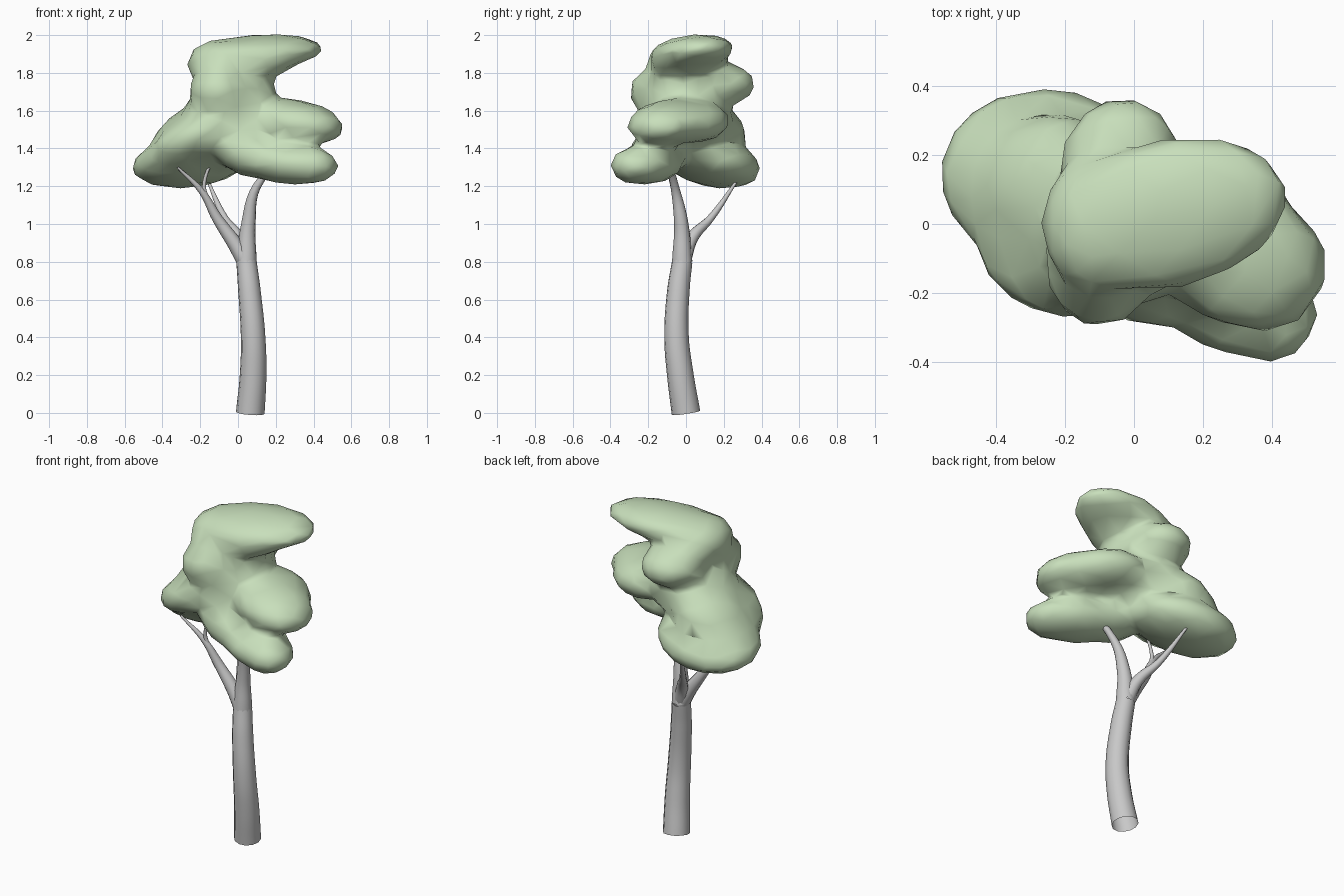
import bpy, bmesh
from math import radians
from mathutils import Matrix, Vector, Euler

cube = bpy.data.objects.get("Cube")
if cube:
    bpy.data.objects.remove(cube)


def material(name, red, green, blue):
    colour = (red, green, blue, 1)
    result = bpy.data.materials.new(name)
    result.use_nodes = True
    result.diffuse_color = colour
    shader = result.node_tree.nodes["Principled BSDF"]
    shader.inputs["Base Color"].default_value = colour
    return result


bark = material("grey bark", 0.58, 0.58, 0.58)
leaf = material("pale green leaves", 0.58, 0.74, 0.5)


def limb(name, start_radius, end_radius, path):
    """Round open tube along a smooth path, tapering evenly from start to end."""
    curve = bpy.data.curves.new(name, "CURVE")
    curve.dimensions = "3D"
    curve.bevel_depth = 1
    curve.bevel_resolution = 4
    curve.resolution_u = 6
    spline = curve.splines.new("BEZIER")
    last = len(path) - 1
    spline.bezier_points.add(last)
    for index, (point, position) in enumerate(zip(spline.bezier_points, path)):
        point.co = position
        point.radius = start_radius + (end_radius - start_radius) * index / last
        point.handle_left_type = point.handle_right_type = "AUTO"
    curve.materials.append(bark)
    wood = bpy.data.objects.new(name, curve)
    bpy.context.collection.objects.link(wood)


# Trunk, its upper limb, and the side branches
foot = (0.065, 0, 0)
waist = (0.08, -0.05, 0.4)
fork = (0.045, -0.02, 0.8)
limb("trunk", 0.076, 0.054, [foot, (0.08, -0.03, 0.2), waist, (0.06, -0.04, 0.65), fork])
limb("upper_limb", 0.054, 0.006,
     [fork, (0.055, -0.025, 1), (0.1, -0.06, 1.2), (0.33, -0.12, 1.43)])
limb("back_branch", 0.045, 0.007,
     [fork, (0, 0.035, 0.93), (-0.07, 0.13, 1.03), (-0.16, 0.27, 1.23)])
limb("left_branch", 0.05, 0.006,
     [fork, (-0.02, -0.02, 0.9), (-0.11, -0.03, 1.03), (-0.19, -0.06, 1.17),
      (-0.32, -0.1, 1.3)])
limb("left_twig", 0.015, 0.006,
     [(-0.16, -0.05, 1.12), (-0.18, -0.06, 1.2), (-0.13, -0.07, 1.36)])

# Foliage: overlapping rounded lobes in one mesh
mass = bmesh.new()


def lobe(centre, radii, pitch=0, roll=0, turn=0):
    """Add an ellipsoid, with its angles in degrees about x, y and z."""
    angles = [radians(angle) for angle in (pitch, roll, turn)]
    rotation = Euler(angles).to_matrix().to_4x4()
    scale = Matrix.Diagonal(Vector(radii)).to_4x4()
    bmesh.ops.create_icosphere(mass, subdivisions=3, radius=1,
                               matrix=Matrix.Translation(centre) @ rotation @ scale)


# Crown and its shoulder
lobe((0.1, 0.03, 1.91), (0.36, 0.22, 0.09), pitch=5, roll=-4, turn=12)
lobe((0.1, 0, 1.86), (0.24, 0.19, 0.09), pitch=5, roll=-8, turn=12)
lobe((-0.09, 0, 1.85), (0.18, 0.21, 0.13))
# Upper bumps, neck and core
lobe((-0.1, -0.12, 1.7), (0.16, 0.18, 0.14))
lobe((-0.04, 0.16, 1.74), (0.18, 0.21, 0.12), turn=-10)
lobe((0.02, 0, 1.69), (0.18, 0.21, 0.16))
lobe((-0.05, 0, 1.56), (0.25, 0.25, 0.18))
# Middle side pad with its bridge and tip
lobe((0.29, -0.08, 1.54), (0.29, 0.21, 0.12), roll=7, turn=-30)
lobe((0.24, 0.05, 1.54), (0.23, 0.17, 0.11), roll=5, turn=-25)
lobe((0.4, -0.14, 1.52), (0.16, 0.18, 0.09), roll=8, turn=-30)
# Low front pad with its tip and root
lobe((0.27, -0.2, 1.32), (0.28, 0.17, 0.11), roll=4, turn=-22)
lobe((0.38, -0.27, 1.31), (0.15, 0.13, 0.1), turn=-15)
lobe((0.06, -0.14, 1.38), (0.21, 0.16, 0.13), roll=18, turn=-10)
# Big low pad with the front and back slopes above it
lobe((-0.25, 0.13, 1.33), (0.32, 0.27, 0.13), pitch=-10, roll=-8, turn=-10)
lobe((-0.21, -0.06, 1.46), (0.28, 0.21, 0.12), roll=-24, turn=-18)
lobe((-0.23, 0.09, 1.46), (0.27, 0.23, 0.16), roll=-32)

mesh = bpy.data.meshes.new("foliage")
mass.to_mesh(mesh)
mass.free()
mesh.materials.append(leaf)
foliage = bpy.data.objects.new("foliage", mesh)
bpy.context.collection.objects.link(foliage)

# Fuse the lobes into one soft, coarse mass
remesh = foliage.modifiers.new("fuse", "REMESH")
remesh.mode = "VOXEL"
remesh.voxel_size = 0.022
remesh.use_smooth_shade = True
soften = foliage.modifiers.new("soften", "SMOOTH")
soften.factor = 0.5
soften.iterations = 14
coarse = foliage.modifiers.new("coarse", "DECIMATE")
coarse.ratio = 0.05
